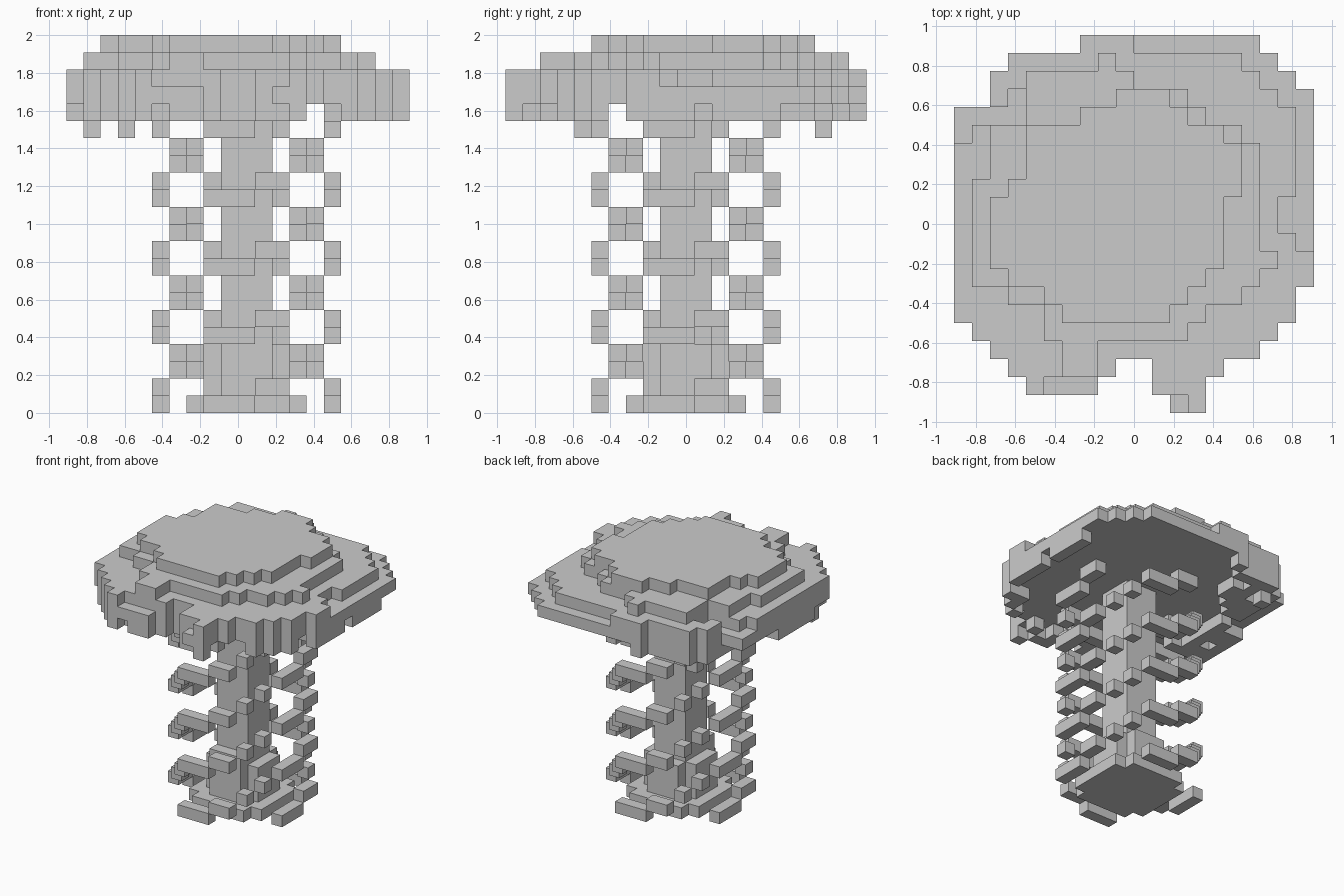
import bpy
import bmesh
from mathutils import Vector

cube = bpy.data.objects.get("Cube")
if cube:
    bpy.data.objects.remove(cube)

UNIT = 1 / 11
SIDES = [Vector(d) for d in ((1, 0, 0), (-1, 0, 0), (0, 1, 0), (0, -1, 0), (0, 0, 1), (0, 0, -1))]

grey = bpy.data.materials.new("plain grey")
grey.use_nodes = True
grey.diffuse_color = (0.6, 0.6, 0.6, 1)
grey.node_tree.nodes["Principled BSDF"].inputs["Base Color"].default_value = grey.diffuse_color


def blocks(name, cells):
    """Outer skin of a set of unit blocks, given by (x, y, layer) indices."""
    bm = bmesh.new()
    for cell in cells:
        centre = Vector(cell) + Vector((0.5, 0, 0.5))
        for n in SIDES:
            if tuple(int(a + b) for a, b in zip(cell, n)) in cells:
                continue
            u = Vector((n.y, n.z, n.x)) / 2
            v = n.cross(u)
            mid = centre + n / 2
            bm.faces.new([bm.verts.new((mid + p) * UNIT) for p in (u + v, v - u, -u - v, u - v)])
    bmesh.ops.remove_doubles(bm, verts=bm.verts, dist=UNIT / 100)
    mesh = bpy.data.meshes.new(name)
    bm.to_mesh(mesh)
    bm.free()
    mesh.materials.append(grey)
    bpy.context.collection.objects.link(bpy.data.objects.new(name, mesh))


def rows(first, spans):
    """Plan outline: one (start, end) span per row, from the front backwards."""
    return {(x, first + k) for k, (a, b) in enumerate(spans) for x in range(a, b)}


def layers(plan, low, high):
    return {(x, y, z) for x, y in plan for z in range(low, high)}


def disc(limit):
    return {(x, y) for x in range(-5, 6) for y in range(-5, 6) if x * x + y * y <= limit}


# Trunk with a stepped foot
blocks("trunk", layers(disc(2), 0, 18) | layers(disc(5), 1, 4) | layers(disc(13), 0, 1)
       | layers({(x, -2) for x in (-1, 0, 1)}, 4, 5))

# Four spiral strands climbing round the trunk
steps = [[(-2, -5), (-1, -5), (0, -5)], [(1, -5), (2, -5)], [(3, -4)], [(4, -3)]]
spiral = set()
for z in range(18):
    for x, y in steps[z % 4]:
        for turn in range(4):
            spiral.add((x, y, z))
            x, y = -y, x
blocks("spiral_strands", spiral)

# Canopy tiers
brim = rows(-8, [(-7, 5), (-8, 7), (-9, 8)] + [(-10, 9)] * 2 + [(-10, 10)] * 10
            + [(-8, 10), (-8, 9), (-7, 8), (-3, 7)])
brim -= {(-1, -8), (0, -8)}
brim |= {(x, -9) for x in (-6, -5, -4, -3, 1, 2, 3)} | {(2, -10), (3, -10)}
# the tier above steps in at the back corners and at the front tips
upper = {(x, y) for x, y in brim if x < 0 or y < -1 or (x + 1, y + 1) in brim}
upper -= {(8, 0), (8, 1), (-10, 5), (-7, 7)} | {(x, 6) for x in range(-10, -6)}
upper -= {(x, -9) for x in range(-5, -2)} | {(2, -10)}
middle = rows(-8, [(-4, -2), (-4, -2), (-5, 3), (-5, 4), (-7, 6), (-9, 7), (-9, 8)]
              + [(-9, 7)] * 4 + [(-8, 7)] * 2 + [(-8, 6), (-6, 4), (-6, 3), (-6, 0), (-2, -1)])
crown = rows(-5, [(-4, 2), (-5, 3), (-7, 4)] + [(-8, 5)] * 4
             + [(-7, 6)] + [(-6, 6)] * 2 + [(-6, 5), (-3, 3), (-1, 2)])
blocks("canopy", layers(brim, 18, 19) | layers(upper, 19, 20)
       | layers(middle, 20, 21) | layers(crown, 21, 22))

# Hanging fringe under the brim, thicker along the right side, bare at the back left
fringe = set()
for x, y in brim:
    depth = 3 if x < -4 else 1
    inside = all((x + a * depth, y + b * depth) in brim for a in (-1, 0, 1) for b in (-1, 0, 1))
    bare = x == 4 or y == -4 or (x < -8 and y > 1) or (x > -3 and y > 5)
    gap = (x * 3 + y) % (4 if y < -5 else 7) == 0
    if not (inside or bare or gap):
        fringe.add((x, y, 17))
fringe |= {(-9, -5, 16), (-7, -6, 16), (-7, 8, 16)}
blocks("hanging_fringe", fringe)
